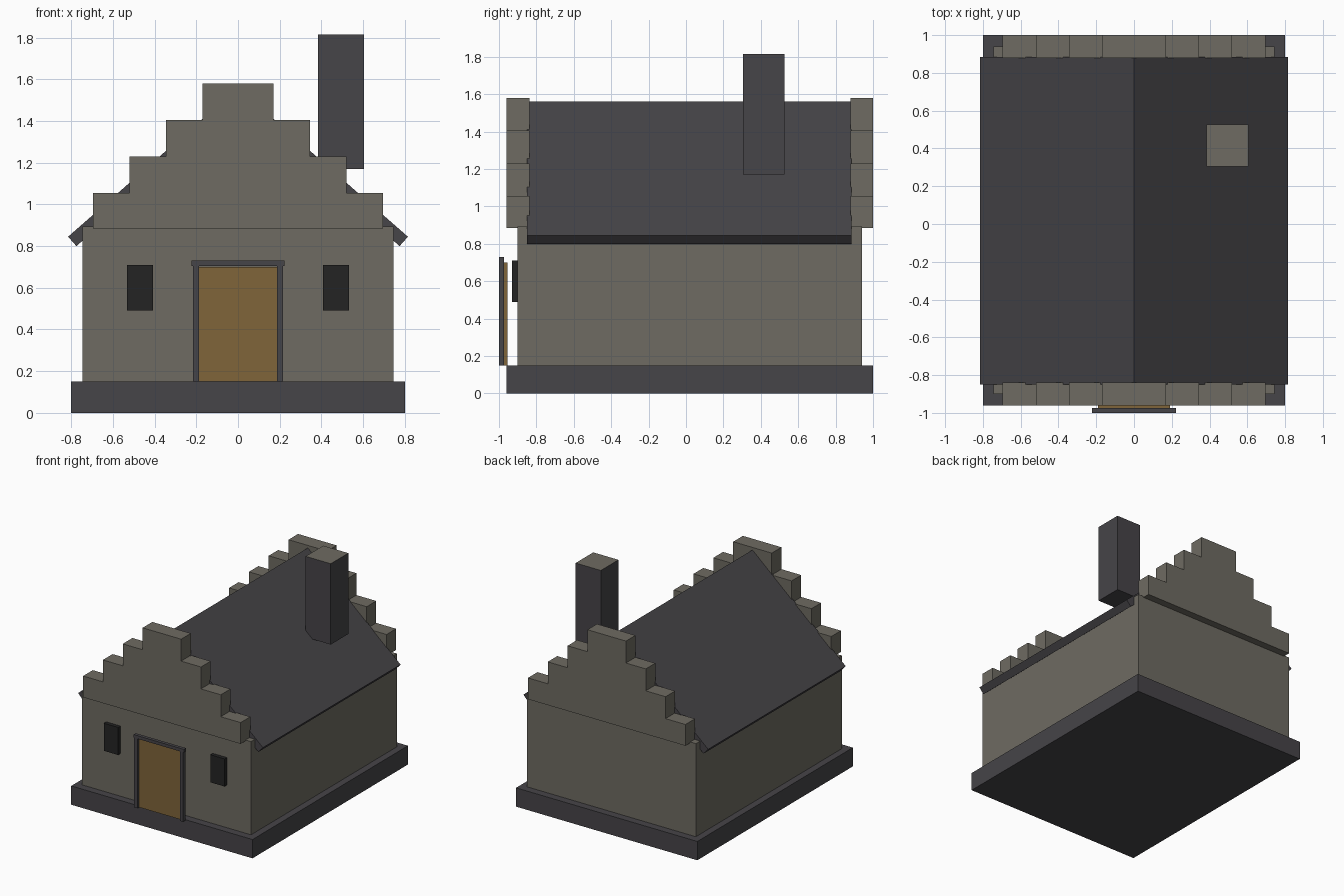
import bpy, bmesh

if "Cube" in bpy.data.objects:
    bpy.data.objects.remove(bpy.data.objects["Cube"])


def material(name, rgb):
    m = bpy.data.materials.new(name)
    m.diffuse_color = (*rgb, 1)
    m.use_nodes = True
    m.node_tree.nodes["Principled BSDF"].inputs["Base Color"].default_value = m.diffuse_color
    return m


STONE = material("stone", (0.156, 0.147, 0.122))
SLATE = material("slate", (0.061, 0.058, 0.065))
WOOD = material("wood", (0.216, 0.130, 0.042))
GLASS = material("dark_glass", (0.017, 0.017, 0.017))


def prism(name, profile, y0, y1, mat):
    """Extrude an x-z outline from y0 to y1."""
    bm = bmesh.new()
    face = bm.faces.new([bm.verts.new((x, y0, z)) for x, z in profile])
    ext = bmesh.ops.extrude_face_region(bm, geom=[face])["geom"]
    for v in ext:
        if isinstance(v, bmesh.types.BMVert):
            v.co.y = y1
    bmesh.ops.recalc_face_normals(bm, faces=bm.faces)
    mesh = bpy.data.meshes.new(name)
    bm.to_mesh(mesh)
    bm.free()
    mesh.materials.append(mat)
    obj = bpy.data.objects.new(name, mesh)
    bpy.context.collection.objects.link(obj)
    return obj


def box(name, x0, x1, y0, y1, z0, z1, mat):
    return prism(name, [(x0, z0), (x1, z0), (x1, z1), (x0, z1)], y0, y1, mat)


# Plinth and walls
box("plinth", -0.80, 0.80, -0.96, 1.0, 0, 0.15, SLATE)
box("walls", -0.745, 0.745, -0.90, 0.94, 0.15, 0.893, STONE)

# Pitched roof slab
prism("roof", [(0, 1.56), (0.815, 0.845), (0.775, 0.80), (0, 1.48),
               (-0.775, 0.80), (-0.815, 0.845)], -0.85, 0.885, SLATE)

# Crow-stepped gables
steps = [(0.695, 1.055), (0.52, 1.23), (0.345, 1.405), (0.17, 1.58)]
right = [(0.695, 0.885)]
for i, (x, z) in enumerate(steps):
    right.append((x, z))
    if i + 1 < len(steps):
        right.append((steps[i + 1][0], z))
outline = right + [(-x, z) for x, z in reversed(right)]
prism("front_gable", outline, -0.96, -0.838, STONE)
prism("back_gable", outline, 0.88, 1.0, STONE)

# Chimney with a stone top face
chimney = box("chimney", 0.383, 0.605, 0.305, 0.527, 1.17, 1.815, SLATE)
chimney.data.materials.append(STONE)
for p in chimney.data.polygons:
    if p.normal.z > 0.5:
        p.material_index = 1

# Door and its frame
box("door", -0.19, 0.19, -0.978, -0.955, 0.15, 0.70, WOOD)
box("door_lintel", -0.222, 0.222, -1.0, -0.973, 0.705, 0.73, SLATE)

# Door posts and windows on both sides
for s, side in ((-1, "left"), (1, "right")):
    a, b = sorted((s * 0.187, s * 0.216))
    box(side + "_door_post", a, b, -1.0, -0.973, 0.15, 0.705, SLATE)
    a, b = sorted((s * 0.407, s * 0.533))
    box(side + "_window", a, b, -0.93, -0.895, 0.49, 0.71, GLASS)
